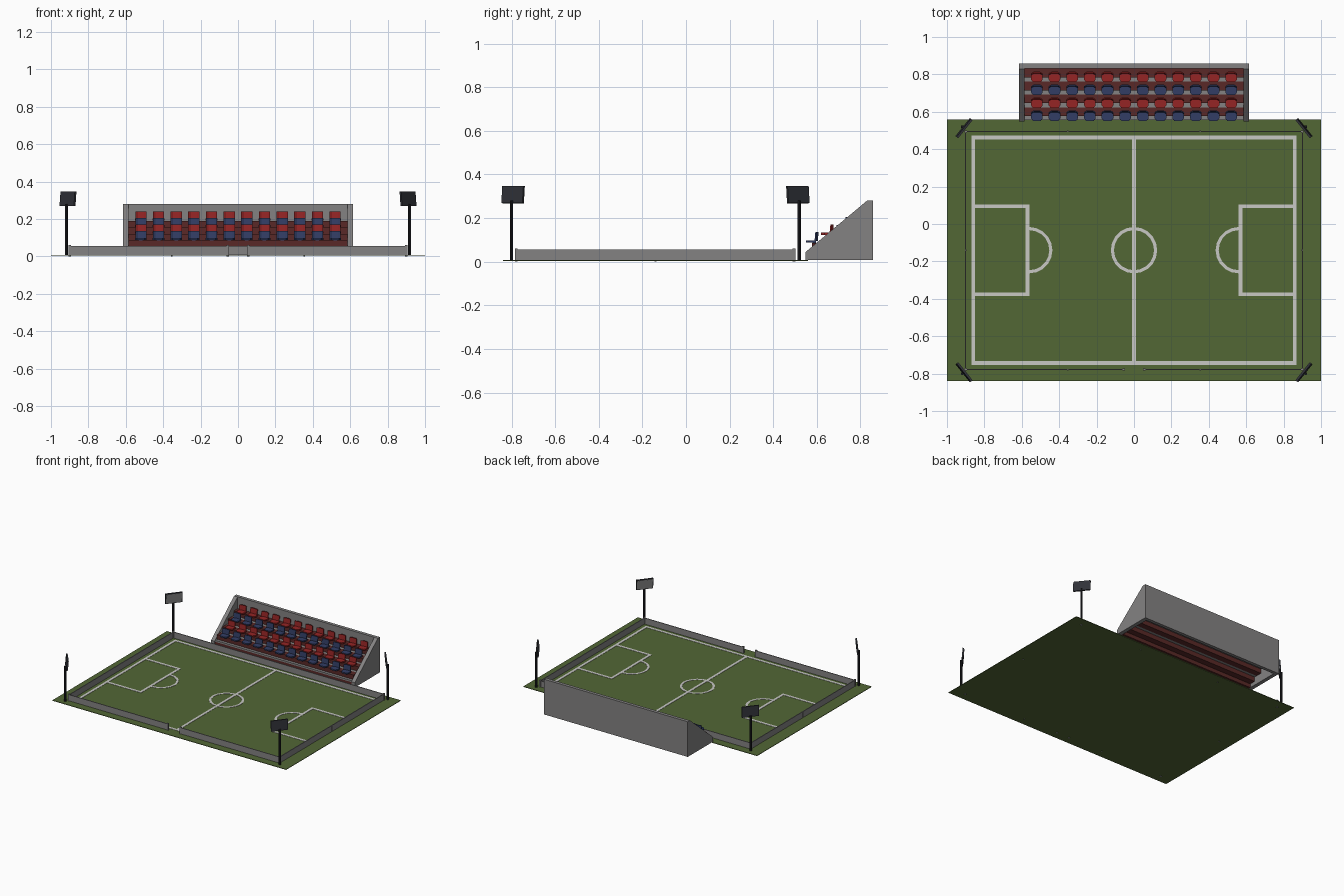
import bpy, bmesh, math
from mathutils import Vector, Matrix

if "Cube" in bpy.data.objects:
    bpy.data.objects.remove(bpy.data.objects["Cube"])


def mat(name, col):
    m = bpy.data.materials.new(name)
    m.diffuse_color = (*col, 1)
    m.use_nodes = True
    m.node_tree.nodes["Principled BSDF"].inputs["Base Color"].default_value = m.diffuse_color
    return m


GRASS = mat("grass green", (0.085, 0.135, 0.036))
WHITE = mat("line white", (0.58, 0.58, 0.56))
CONC = mat("concrete grey", (0.23, 0.225, 0.225))
BROWN = mat("step dark red", (0.10, 0.022, 0.02))
RED = mat("seat red", (0.30, 0.018, 0.018))
BLUE = mat("seat blue", (0.032, 0.048, 0.13))
DARK = mat("pole black", (0.013, 0.013, 0.016))
CASE = mat("lamp dark grey", (0.03, 0.032, 0.04))


def box(bm, x0, x1, y0, y1, z0, z1):
    m = Matrix.Translation(((x0 + x1) / 2, (y0 + y1) / 2, (z0 + z1) / 2))
    m = m @ Matrix.Diagonal((x1 - x0, y1 - y0, z1 - z0, 1))
    bmesh.ops.create_cube(bm, size=1, matrix=m)


def prism(bm, pts, offset):
    """Extrude a flat polygon of 3D points by an offset."""
    f = bm.faces.new([bm.verts.new(p) for p in pts])
    r = bmesh.ops.extrude_face_region(bm, geom=[f], use_keep_orig=True)
    bmesh.ops.translate(bm, vec=offset, verts=[v for v in r["geom"] if isinstance(v, bmesh.types.BMVert)])


def finish(name, bm, material):
    bmesh.ops.recalc_face_normals(bm, faces=bm.faces)
    me = bpy.data.meshes.new(name)
    bm.to_mesh(me)
    bm.free()
    me.materials.append(material)
    ob = bpy.data.objects.new(name, me)
    bpy.context.collection.objects.link(ob)
    return ob


CY = -0.14  # pitch centre
G = 0.008   # ground level

# Grass slab
bm = bmesh.new()
box(bm, -1, 1, -0.84, 0.56, 0.004, G)
finish("grass", bm, GRASS)

# Pitch markings
bm = bmesh.new()
W, T = 0.02, G + 0.002


def line(x0, x1, y0, y1):
    box(bm, x0, x1, y0, y1, G - 0.001, T)


def arc(cx, a0, a1, n):
    for i in range(n):
        a, b = (a0 + (a1 - a0) * k / n for k in (i, i + 1))
        pts = [(cx + r * math.cos(t), CY + r * math.sin(t), G - 0.001)
               for r, t in ((0.107, a), (0.124, a), (0.124, b), (0.107, b))]
        prism(bm, pts, Vector((0, 0, 0.003)))


X, Y0, Y1 = 0.87, -0.753, 0.473
line(-X, X, Y0, Y0 + W)
line(-X, X, Y1 - W, Y1)
line(-W / 2, W / 2, Y0 + W, Y1 - W)
for s in (-1, 1):
    line(*sorted((s * X, s * (X - W))), Y0 + W, Y1 - W)
    line(*sorted((s * 0.56, s * (0.56 + W))), CY - 0.245, CY + 0.245)
    for y in (CY - 0.245, CY + 0.245 - W):
        line(*sorted((s * (0.56 + W), s * (X - W))), y, y + W)
    mid = 0 if s < 0 else math.pi
    arc(s * 0.56, mid - math.pi / 2, mid + math.pi / 2, 10)
arc(0, 0, 2 * math.pi, 20)
finish("pitch_lines", bm, WHITE)

# Perimeter barrier with a gate gap at the front, and its posts
bm = bmesh.new()
FX, FY0, FY1, H = 0.9, -0.778, 0.495, 0.055
t = 0.003
box(bm, -FX, -0.055, FY0 - t, FY0 + t, G - 0.002, H)
box(bm, 0.055, FX, FY0 - t, FY0 + t, G - 0.002, H)
box(bm, -FX, FX, FY1 - t, FY1 + t, G - 0.002, H)
for s in (-1, 1):
    box(bm, s * FX - t, s * FX + t, FY0, FY1, G - 0.002, H)
finish("barrier", bm, CONC)
bm = bmesh.new()
posts = []
for s in (-1, 1):
    posts += [(s * FX, FY0, 0.06), (s * FX, FY1, 0.06), (s * 0.055, FY0, 0.06),
              (s * 0.355, FY0, H), (s * 0.355, FY1, H), (s * FX, CY, H)]
for x, y, h in posts:
    p = 0.006 if h > H else 0.004
    box(bm, x - p, x + p, y - p, y + p, 0, h)
finish("barrier_posts", bm, CONC)

# Floodlights at the four corners
for sx in (-1, 1):
    for sy in (-1, 1):
        c = Vector((0.918 * sx, CY + 0.66 * sy, 0))
        bm = bmesh.new()
        bmesh.ops.create_cone(bm, cap_ends=True, segments=8, radius1=0.008, radius2=0.008,
                              depth=0.275, matrix=Matrix.Translation(c + Vector((0, 0, 0.1425))))
        finish("light_pole", bm, DARK)
        u = Vector((-sx * 0.62, sy * 0.78, 0))    # along the panel
        n = Vector((-sx * 0.78, -sy * 0.62, 0))   # towards the pitch
        rot = Matrix((u, n, u.cross(n))).transposed()
        if rot[2][2] < 0:
            rot = Matrix((-u, n, (-u).cross(n))).transposed()
        centre = c + n * 0.012 + Vector((0, 0, 0.308))
        m = Matrix.Translation(centre) @ rot.to_4x4() @ Matrix.Rotation(math.radians(-5), 4, 'X')
        bm = bmesh.new()
        box(bm, -0.062, 0.062, -0.006, 0.005, -0.04, 0.04)
        bm.transform(m)
        finish("lamp_case", bm, CASE)
        bm = bmesh.new()
        box(bm, -0.057, 0.057, 0.004, 0.0065, -0.035, 0.035)
        bm.transform(m)
        finish("lamp_face", bm, CONC)

# Stand shell: sloped side walls and back wall
bm = bmesh.new()
side = [(0.549, G), (0.857, G), (0.857, 0.28), (0.83, 0.28), (0.549, 0.045)]
for x in (-0.615, 0.585):
    prism(bm, [(x, y, z) for y, z in side], Vector((0.03, 0, 0)))
box(bm, -0.585, 0.585, 0.832, 0.857, G, 0.28)
finish("stand_walls", bm, CONC)

# Steps: grey treads at the front of each row, dark red risers behind
tread, riser = bmesh.new(), bmesh.new()
PY, PZ = 0.069, 0.035
for i in range(4):
    y, z = 0.555 + PY * i, 0.05 + PZ * i
    box(tread, -0.585, 0.585, y, y + 0.022, z - 0.012, z)
    box(riser, -0.585, 0.585, y + 0.022, y + PY + (0.002 if i == 3 else 0), z - 0.012, z + PZ)
box(riser, -0.585, 0.585, 0.556, 0.577, G, 0.038)
finish("step_treads", tread, CONC)
finish("step_risers", riser, BROWN)

# Seats: rounded pan and curved back, four rows of twelve
pan = [(-0.031, 0.0), (-0.031, -0.032), (-0.02, -0.046), (0.02, -0.046), (0.031, -0.032), (0.031, 0.0)]
back = [(-0.03, -0.008), (-0.016, 0.0), (0.016, 0.0), (0.03, -0.008),
        (0.03, -0.002), (0.016, 0.007), (-0.016, 0.007), (-0.03, -0.002)]
for i in range(4):
    bm = bmesh.new()
    y, z = 0.597 + PY * i, 0.086 + PZ * i
    for k in range(12):
        x = (k - 5.5) * 0.0944
        prism(bm, [(x + a, y + b, z + 0.002) for a, b in pan], Vector((0, 0, 0.01)))
        prism(bm, [(x + a, y + b, z + 0.008) for a, b in back], Vector((0, 0.004, 0.042)))
        box(bm, x - 0.012, x + 0.012, y - 0.018, y - 0.002, z - 0.002, z + 0.004)
    finish("seat_row", bm, RED if i % 2 else BLUE)
